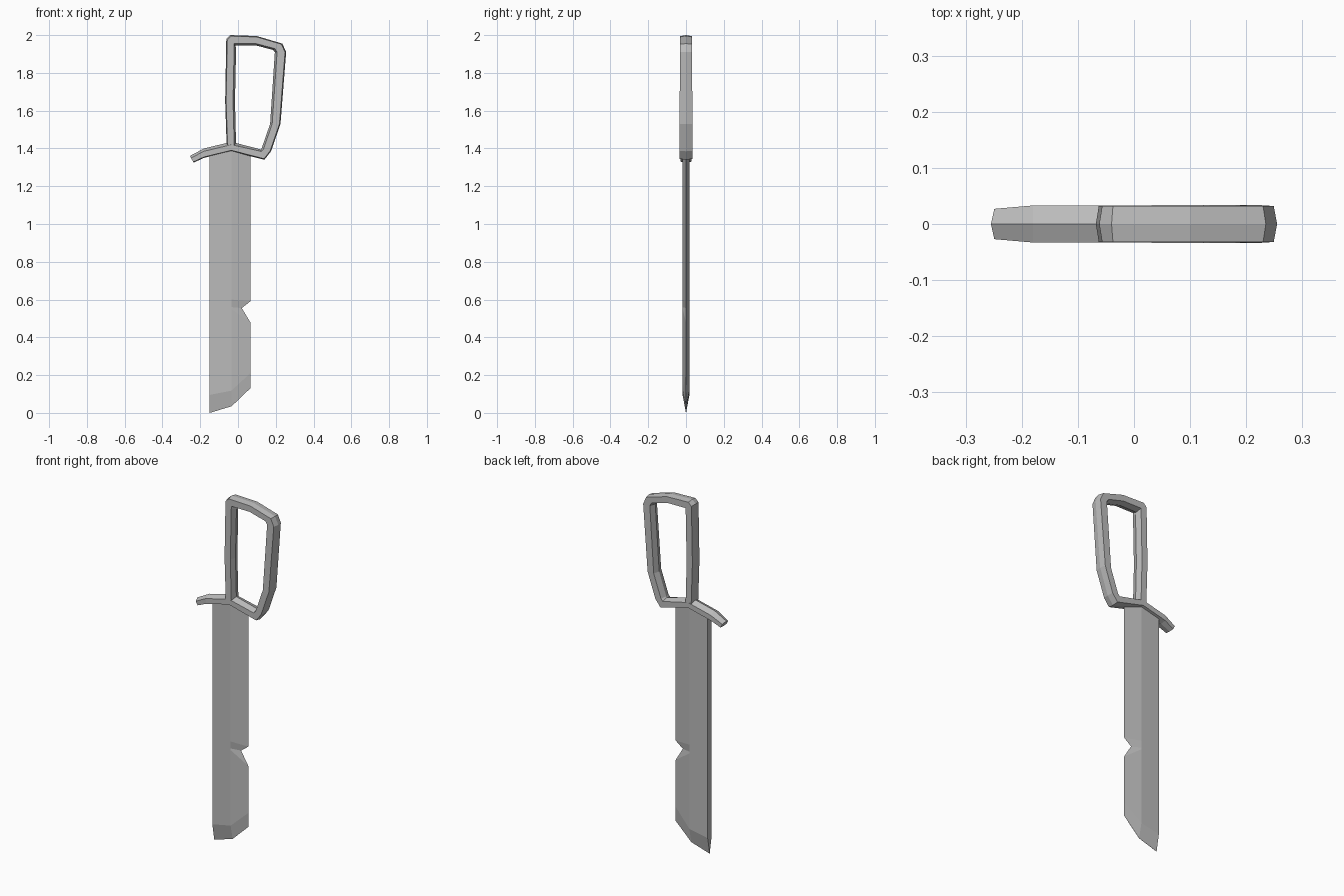
import bpy
import bmesh
from mathutils import Vector

cube = bpy.data.objects.get("Cube")
if cube:
    bpy.data.objects.remove(cube)

steel = bpy.data.materials.new("grey_steel")
steel.use_nodes = True
steel.diffuse_color = (0.5, 0.5, 0.5, 1)
steel.node_tree.nodes["Principled BSDF"].inputs["Base Color"].default_value = (0.5, 0.5, 0.5, 1)


def loft(name, sections):
    """Skin closed cross-sections and cap both ends."""
    bm = bmesh.new()
    rings = [[bm.verts.new(p) for p in ring] for ring in sections]
    for a, b in zip(rings, rings[1:]):
        for i in range(len(a)):
            j = (i + 1) % len(a)
            bm.faces.new((a[i], a[j], b[j], b[i]))
    bm.faces.new(rings[0])
    bm.faces.new(rings[-1])
    bmesh.ops.remove_doubles(bm, verts=bm.verts, dist=0.0005)
    bmesh.ops.recalc_face_normals(bm, faces=bm.faces)
    mesh = bpy.data.meshes.new(name)
    bm.to_mesh(mesh)
    bm.free()
    mesh.materials.append(steel)
    obj = bpy.data.objects.new(name, mesh)
    bpy.context.collection.objects.link(obj)
    return obj


# Blade: flat spine, ridge line and sharp notched edge
SPINE, RIDGE, EDGE, NOTCH = -0.15, -0.034, 0.065, 0.02


def blade_section(spine_z, ridge_z, edge_z, edge_x=EDGE, half=0.018):
    return [(SPINE, -half, spine_z), (RIDGE, -half, ridge_z), (edge_x, 0, edge_z),
            (RIDGE, half, ridge_z), (SPINE, half, spine_z)]


loft("blade", [
    blade_section(1.37, 1.41, 1.37),
    blade_section(0.6, 0.6, 0.59),
    blade_section(0.56, 0.56, 0.555, NOTCH),
    blade_section(0.55, 0.55, 0.48),
    blade_section(0.095, 0.118, 0.21),
    blade_section(0.0, 0.035, 0.13, half=0.0004),
])


# Guard and bow handle: faceted bar swept between outer and inner outlines
def bar_section(ox, oz, ix, iz, half=0.033, inner_slope=0.2, outer_slope=0.1):
    outer, inner = Vector((ox, 0, oz)), Vector((ix, 0, iz))
    low, high = outer.lerp(inner, outer_slope), outer.lerp(inner, 1 - inner_slope)
    side = Vector((0, half, 0))
    return [outer, low - side, high - side, inner, high + side, low + side]


guard = [
    (-0.235, 1.325, -0.255, 1.36, 0.027, 0.3),
    (-0.18, 1.35, -0.18, 1.40, 0.033, 0.3),
    (-0.035, 1.385, -0.035, 1.435, 0.033, 0.3),
    (0.14, 1.34, 0.12, 1.395, 0.034),
]
bow = [
    (0.175, 1.385, 0.125, 1.40, 0.034),
    (0.225, 1.53, 0.17, 1.53, 0.034),
    (0.255, 1.91, 0.195, 1.91, 0.032),
    (0.235, 1.955, 0.185, 1.922, 0.032),
    (0.10, 1.995, 0.095, 1.945, 0.032),
    (-0.04, 2.0, -0.015, 1.945, 0.032),
    (-0.062, 1.98, -0.01, 1.93, 0.032),
    (-0.068, 1.65, -0.016, 1.65, 0.032),
    (-0.06, 1.41, -0.01, 1.41, 0.032),
]
loft("guard_and_handle", [bar_section(*row) for row in guard + bow])
